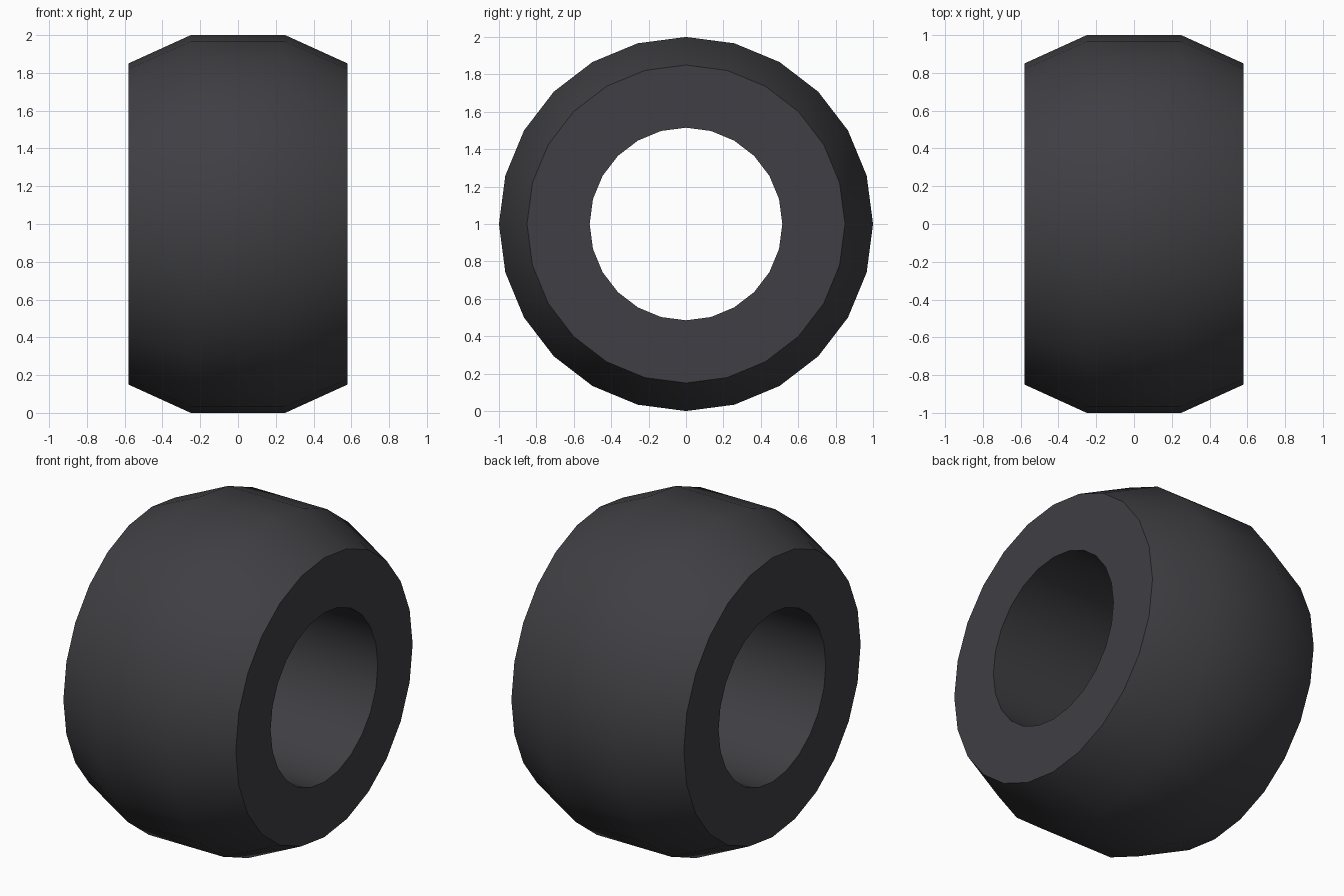
import bpy, bmesh, math

if "Cube" in bpy.data.objects:
    bpy.data.objects.remove(bpy.data.objects["Cube"])

SEGMENTS = 24
# Closed cross-section: (x along the axle, radius)
PROFILE = [(-0.58, 0.515), (-0.58, 0.85), (-0.25, 1.0),
           (0.25, 1.0), (0.58, 0.85), (0.58, 0.515)]

rubber = bpy.data.materials.new("dark_rubber")
rubber.diffuse_color = (0.05, 0.049, 0.056, 1)
rubber.use_nodes = True
rubber.node_tree.nodes["Principled BSDF"].inputs["Base Color"].default_value = rubber.diffuse_color

# Tyre: the cross-section spun around the x axis
bm = bmesh.new()
rings = []
for i in range(SEGMENTS):
    a = 2 * math.pi * i / SEGMENTS
    rings.append([bm.verts.new((x, r * math.sin(a), 1 + r * math.cos(a)))
                  for x, r in PROFILE])
n = len(PROFILE)
for i in range(SEGMENTS):
    here, there = rings[i], rings[(i + 1) % SEGMENTS]
    for j in range(n):
        k = (j + 1) % n
        bm.faces.new((here[j], here[k], there[k], there[j]))
bmesh.ops.recalc_face_normals(bm, faces=bm.faces)
mesh = bpy.data.meshes.new("tyre")
bm.to_mesh(mesh)
bm.free()
mesh.materials.append(rubber)
tyre = bpy.data.objects.new("tyre", mesh)
bpy.context.collection.objects.link(tyre)

# Smooth tread and bore, crisp side walls
bpy.context.view_layer.objects.active = tyre
tyre.select_set(True)
bpy.ops.object.shade_smooth_by_angle(angle=math.radians(40))
